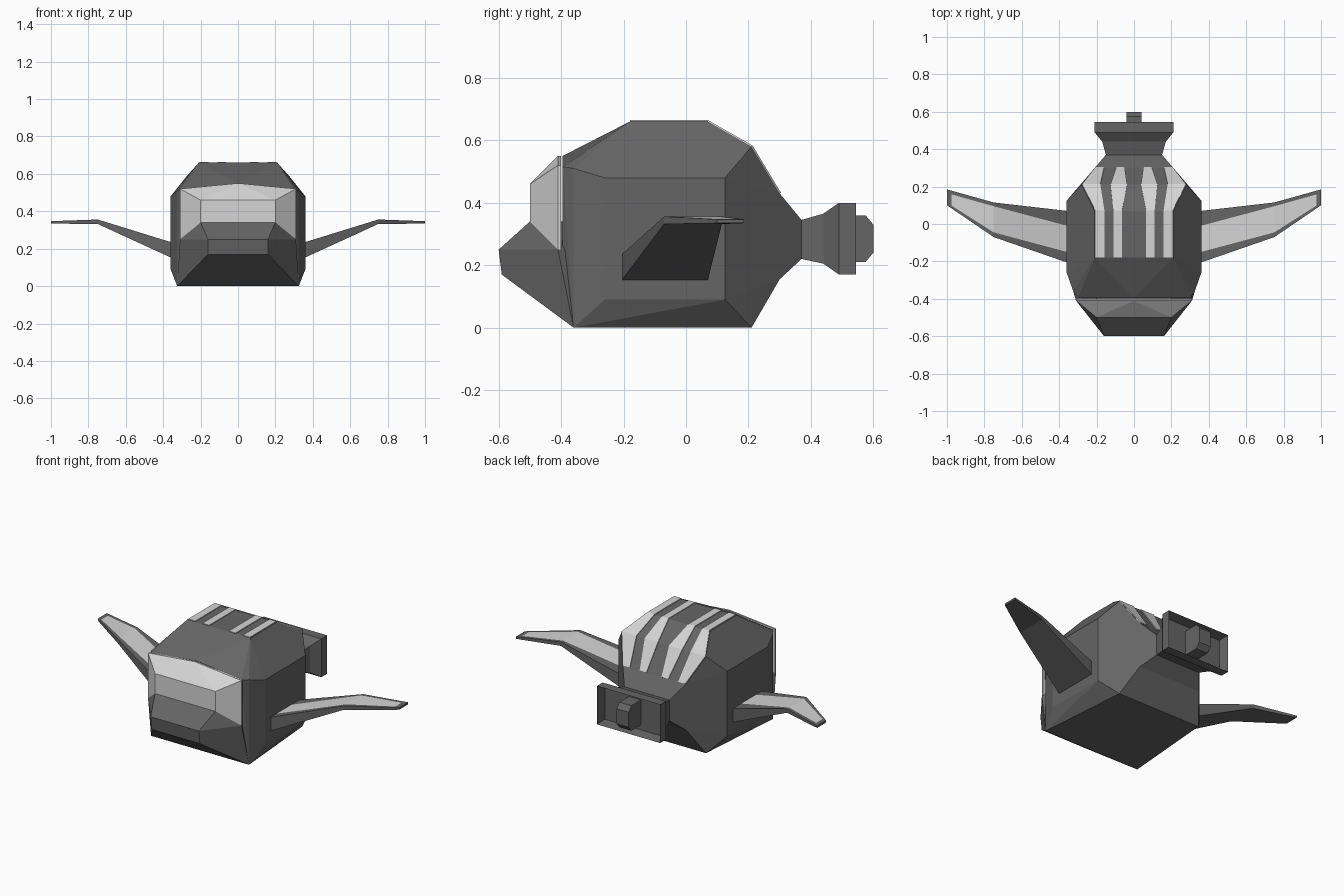
import bpy, bmesh

if "Cube" in bpy.data.objects:
    bpy.data.objects.remove(bpy.data.objects["Cube"])


def material(name, v):
    m = bpy.data.materials.new(name)
    m.diffuse_color = (v, v, v, 1)
    m.use_nodes = True
    m.node_tree.nodes["Principled BSDF"].inputs["Base Color"].default_value = m.diffuse_color
    return m


DARK = material("dark grey", 0.13)
LIGHT = material("light grey", 0.66)


def finish(bm, name, *mats):
    bmesh.ops.recalc_face_normals(bm, faces=bm.faces)
    me = bpy.data.meshes.new(name)
    bm.to_mesh(me)
    bm.free()
    for m in mats:
        me.materials.append(m)
    ob = bpy.data.objects.new(name, me)
    bpy.context.collection.objects.link(ob)
    return ob


def hull(name, half, mat):
    """Faceted convex block from the corners of its right half."""
    bm = bmesh.new()
    for x, y, z in half:
        bm.verts.new((x, y, z))
        if x:
            bm.verts.new((-x, y, z))
    bmesh.ops.convex_hull(bm, input=bm.verts)
    bmesh.ops.dissolve_limit(bm, angle_limit=0.03, verts=bm.verts, edges=bm.edges)
    return finish(bm, name, mat)


def loft(bm, rings):
    """Closed skin through rings of points; returns side faces and end caps."""
    vs = [[bm.verts.new(p) for p in r] for r in rings]
    n = len(vs[0])
    sides = [[bm.faces.new((a[i], a[(i + 1) % n], b[(i + 1) % n], b[i]))
              for i in range(n)] for a, b in zip(vs, vs[1:])]
    return sides, bm.faces.new(vs[0]), bm.faces.new(vs[-1])


def rect(y, x, z0, z1):
    return [(-x, y, z0), (x, y, z0), (x, y, z1), (-x, y, z1)]


# Main hull
hull("body", [(.325, -.36, 0), (.36, -.26, .09), (.36, -.26, .48),
              (.29, -.395, .25), (.325, -.36, .51), (.30, -.395, .515),
              (0, -.395, .55), (.21, -.18, .66), (.21, .07, .66),
              (.36, .125, .09), (.36, .125, .48), (.28, .21, .58),
              (.28, .21, 0), (.21, .30, .155), (.21, .30, .43)], DARK)

# Lower nose
hull("nose", [(.16, -.59, .17), (.16, -.60, .25), (.31, -.41, .25),
              (.20, -.50, .34), (.325, -.36, 0), (.29, -.37, .25),
              (.20, -.37, .34)], DARK)

# Wrap-around windscreen
hull("windscreen", [(.20, -.50, .34), (.20, -.50, .46), (.31, -.41, .25),
                    (.31, -.41, .52), (0, -.41, .55), (.31, -.40, .25),
                    (.31, -.40, .52), (0, -.40, .55)], LIGHT)

# Tail neck with flared, recessed exhaust box
bm = bmesh.new()
_, _, back = loft(bm, [rect(.29, .21, .155, .43), rect(.30, .21, .155, .43),
                       rect(.37, .15, .22, .345), rect(.44, .17, .205, .365),
                       rect(.49, .21, .17, .40), rect(.545, .21, .17, .40)])
bmesh.ops.inset_region(bm, faces=[back], thickness=.03)
floor = bmesh.ops.inset_region(bm, faces=[back], thickness=.015)
for v in back.verts:
    v.co.y -= .06
finish(bm, "exhaust_box", DARK)

# Nozzle in the exhaust box
bm = bmesh.new()
loft(bm, [rect(.47, .04, .21, .36), rect(.575, .04, .21, .36),
          rect(.60, .04, .24, .33)])
finish(bm, "nozzle", DARK)

# Swept wings: x, front y, panel front y, panel rear y, rear y, bottom z, top z
WING = [(.33, -.21, -.155, -.015, .065, .14, .228),
        (.375, -.20, -.145, -.005, .072, .16, .24),
        (.75, -.07, -.045, .095, .115, .332, .356),
        (.975, .083, .098, .158, .178, .334, .348),
        (1.0, .10, .118, .165, .185, .335, .347)]
for side, label in ((1, "right"), (-1, "left")):
    bm = bmesh.new()
    rings = [[(side * x, y, z) for y, z in
              ((f, lo), (f, hi), (pf, hi), (pr, hi), (r, hi), (r, lo))]
             for x, f, pf, pr, r, lo, hi in WING]
    sides, _, _ = loft(bm, rings)
    for band in sides[:-1]:
        band[2].material_index = 1      # light panel on the upper face
    finish(bm, label + "_wing", DARK, LIGHT)

# Roof stripes running down the back: (inner x, outer x) along the roof path
PATH = [(-.18, .66), (.07, .66), (.21, .58), (.30, .43)]
STRIPES = {"inner": [(.065, .11), (.065, .11), (.037, .125), (.05, .095)],
           "outer": [(.158, .205), (.158, .205), (.18, .278), (.16, .207)]}
for label, widths in STRIPES.items():
    for side in (1, -1):
        bm = bmesh.new()
        rows = [[bm.verts.new((side * x, y, z)) for x in w]
                for w, (y, z) in zip(widths, PATH)]
        for a, b in zip(rows, rows[1:]):
            bm.faces.new((a[0], a[1], b[1], b[0]))
        ob = finish(bm, label + "_roof_stripe", LIGHT)
        mod = ob.modifiers.new("thickness", 'SOLIDIFY')
        mod.thickness, mod.offset = .009, 0
